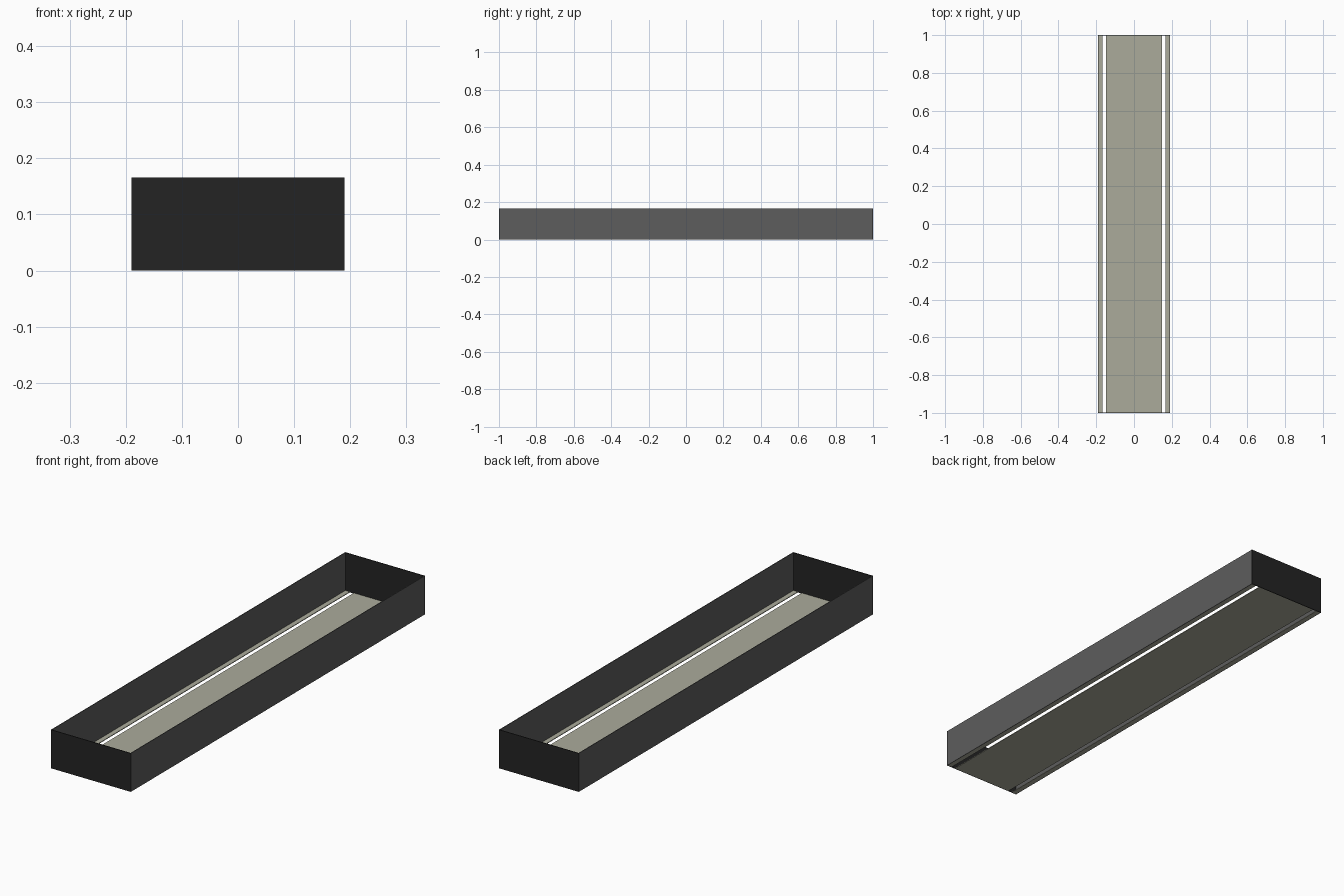
import bpy

if "Cube" in bpy.data.objects:
    bpy.data.objects.remove(bpy.data.objects["Cube"])

# Overall dimensions of the open channel
HALF_W, HALF_L, HEIGHT = 0.19, 1.0, 0.166
SHEET = 0.003                       # sheet thickness
SLOT_IN, SLOT_OUT = 0.147, 0.166    # drainage slot, distance from centre line


def material(name, colour):
    mat = bpy.data.materials.new(name)
    mat.diffuse_color = (*colour, 1.0)
    mat.use_nodes = True
    mat.node_tree.nodes["Principled BSDF"].inputs["Base Color"].default_value = mat.diffuse_color
    return mat


def plate(name, low, high, mat):
    """Axis-aligned sheet between two corner points."""
    bpy.ops.mesh.primitive_cube_add(size=1)
    ob = bpy.context.object
    ob.name = name
    for v in ob.data.vertices:
        v.co = [l if c < 0 else h for c, l, h in zip(v.co, low, high)]
    ob.data.materials.append(mat)
    return ob


side_grey = material("dark grey", (0.11, 0.11, 0.11))
end_black = material("near black", (0.017, 0.017, 0.017))
floor_grey = material("warm stone grey", (0.41, 0.41, 0.33))

# Floor panel between the two slots
plate("floor_panel", (-SLOT_IN, -HALF_L + SHEET, 0),
      (SLOT_IN, HALF_L - SHEET, SHEET), floor_grey)

for s, x_name, y_name in ((-1, "left", "front"), (1, "right", "back")):
    # Long side wall
    xs = sorted((s * HALF_W, s * (HALF_W - SHEET)))
    plate(x_name + "_side_wall", (xs[0], -HALF_L + SHEET, 0),
          (xs[1], HALF_L - SHEET, HEIGHT), side_grey)
    # Narrow floor ledge outside the slot
    xs = sorted((s * SLOT_OUT, s * (HALF_W - SHEET)))
    plate(x_name + "_floor_ledge", (xs[0], -HALF_L + SHEET, 0),
          (xs[1], HALF_L - SHEET, SHEET), floor_grey)
    # End wall
    ys = sorted((s * HALF_L, s * (HALF_L - SHEET)))
    plate(y_name + "_end_wall", (-HALF_W, ys[0], 0),
          (HALF_W, ys[1], HEIGHT), end_black)
